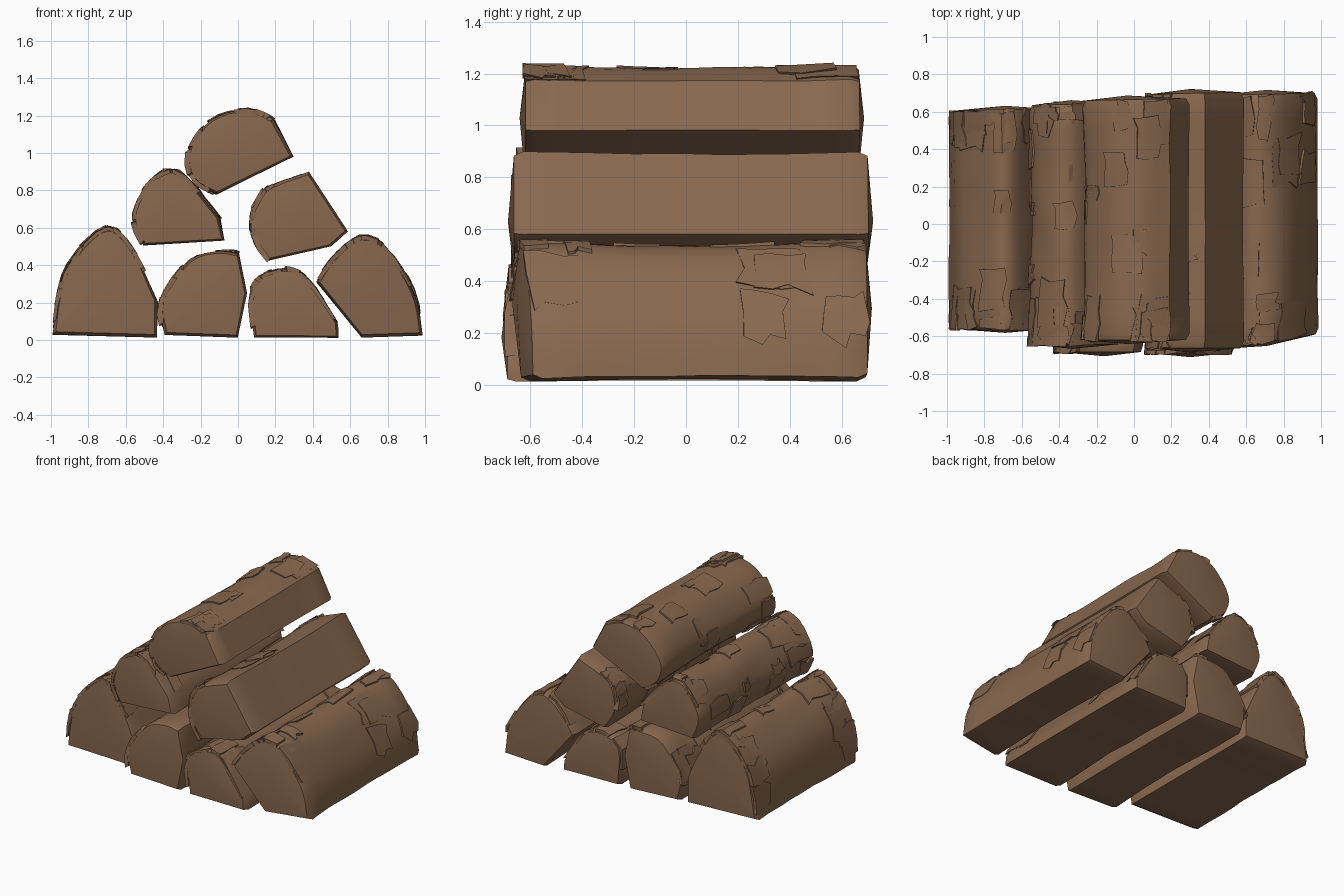
import bpy, bmesh, math, random
from mathutils import Vector, noise

if "Cube" in bpy.data.objects:
    bpy.data.objects.remove(bpy.data.objects["Cube"])

random.seed(7)

brown = bpy.data.materials.new("bark_brown")
brown.diffuse_color = (0.25, 0.14, 0.078, 1)
brown.use_nodes = True
brown.node_tree.nodes["Principled BSDF"].inputs["Base Color"].default_value = brown.diffuse_color

# name: (corners in x,z clockwise, number of leading corners covered by bark,
#        front y, back y, front slant)
LOGS = {
    "bottom_log_far_left": ([(-1, .02), (-.95, .33), (-.81, .53), (-.67, .605), (-.53, .44),
                             (-.42, .2), (-.43, .01)], 6, -.57, .62, 0),
    "bottom_log_mid_left": ([(-.4, .02), (-.42, .2), (-.27, .43), (-.08, .48), (.01, .47),
                             (.05, .25), (0, .01)], 5, -.695, .66, 0),
    "bottom_log_mid_right": ([(.08, .01), (.07, .28), (.2, .375), (.36, .34), (.54, .08),
                              (.54, .01)], 5, -.7, .66, 0),
    "bottom_log_far_right": ([(.41, .31), (.5, .44), (.65, .555), (.81, .48), (.95, .25),
                              (.99, .02), (.66, .01)], 6, -.64, .705, .15),
    "middle_log_left": ([(-.51, .5), (-.565, .67), (-.47, .86), (-.31, .9), (-.09, .65),
                         (-.07, .53)], 5, -.655, .65, 0),
    "middle_log_right": ([(.16, .42), (.07, .58), (.12, .79), (.38, .905), (.59, .58),
                          (.5, .5)], 4, -.675, .71, 0),
    "top_log": ([(-.12, .77), (-.25, .86), (-.28, 1), (-.15, 1.18), (.04, 1.235), (.2, 1.18),
                 (.3, .98)], 6, -.63, .675, 0),
}


def build_log(name, outline, bark, y0, y1, slant):
    pts = [Vector((x, 0, z)) for x, z in outline]
    n = len(pts)
    c = sum(pts, Vector()) / n
    bow = random.uniform(-.01, .01)

    # Point on the outline: rounded on the bark, straight on the split faces
    def section(u):
        i = int(math.floor(u)) % n
        f = u - math.floor(u)
        a, b = pts[i], pts[(i + 1) % n]
        if i >= bark - 1:
            return a.lerp(b, f)
        p = pts[i - 1] if i > 0 else a
        q = pts[i + 2] if i + 2 < bark else b
        return .5 * (2 * a + (b - p) * f + (2 * p - 5 * a + 4 * b - q) * f * f
                     + (3 * a - p - 3 * b + q) * f ** 3)

    # Point on the log surface, v runs from front to back
    def surface(u, v, grow=1.0, lift=0.0):
        s = section(u)
        out = (s - c).normalized()
        k = grow * (.995 - .035 * math.sin(math.pi * v))
        p = c + (s - c) * k
        if u <= bark - 1:
            p += out * (.011 * noise.noise(Vector((u * .9, v * 5, c.x * 9))) - .006)
        p += out * lift
        dx = p.x - c.x
        lo, hi = y0 + slant * dx, y1 + .02 * dx
        p.y = lo + (hi - lo) * v
        p.x += bow * math.sin(math.pi * v)
        p.z = max(p.z, .003)
        return p

    bm = bmesh.new()
    us = []
    for i in range(n):
        us += [i + k / 4 for k in range(4)] if i < bark - 1 else [i]

    # Body with worn rims and slightly domed ends
    steps = [(.008, .94), (.035, 1)] + [(.035 + .93 * j / 12, 1) for j in range(1, 12)] + [(.965, 1), (.992, .94)]
    rings = [[bm.verts.new(surface(u, v, g)) for u in us] for v, g in steps]
    m = len(us)
    for a, b in zip(rings, rings[1:]):
        for i in range(m):
            j = (i + 1) % m
            bm.faces.new((a[i], a[j], b[j], b[i]))
    for ring, y in ((rings[0], y0 - .012), (rings[-1], y1 + .012)):
        tip = bm.verts.new((c.x, y, c.z))
        for i in range(m):
            bm.faces.new((ring[i], ring[(i + 1) % m], tip))
    body = len(bm.faces)

    # Raised ragged bark flakes, more of them near the ends
    nu, nv = 4, 5
    for k in range(22):
        du, dv = random.uniform(.35, 1.1), random.uniform(.05, .2)
        u0 = random.uniform(0, bark - 1 - du)
        r = random.random()
        v0 = .004 if r < .3 else .992 - dv if r < .6 else random.uniform(.05, .75)
        high = random.uniform(.006, .02)
        grid = []
        for i in range(nu + 1):
            row = []
            for j in range(nv + 1):
                edge = i in (0, nu) or j in (0, nv)
                ci, cj = min(max(i, 1.05), nu - 1.05), min(max(j, 1.05), nv - 1.05)
                rag = noise.noise(Vector((round(ci) * 1.7, round(cj) * 1.7, k * 3.1)))
                u = u0 + du * (ci - 1) / (nu - 2) + rag * .2
                v = v0 + dv * (cj - 1) / (nv - 2) + rag * .025
                u, v = min(max(u, 0), bark - 1), min(max(v, 0), 1)
                tilt = .4 + .6 * j / nv if k % 2 else 1 - .6 * j / nv
                row.append(bm.verts.new(surface(u, v, 1, -.015 if edge else high * tilt)))
            grid.append(row)
        for i in range(nu):
            for j in range(nv):
                bm.faces.new((grid[i][j], grid[i + 1][j], grid[i + 1][j + 1], grid[i][j + 1]))

    # Open flakes must face away from the log core
    bmesh.ops.recalc_face_normals(bm, faces=bm.faces)
    faces = list(bm.faces)
    for start in range(body, len(faces), nu * nv):
        patch = faces[start:start + nu * nv]
        score = 0
        for f in patch:
            mid = f.calc_center_median()
            score += f.normal.dot(Vector((mid.x - c.x, 0, mid.z - c.z))) * f.calc_area()
        if score < 0:
            bmesh.ops.reverse_faces(bm, faces=patch)
    mesh = bpy.data.meshes.new(name)
    bm.to_mesh(mesh)
    bm.free()
    mesh.materials.append(brown)
    obj = bpy.data.objects.new(name, mesh)
    bpy.context.collection.objects.link(obj)
    obj.select_set(True)
    bpy.context.view_layer.objects.active = obj


for log_name, spec in LOGS.items():
    build_log(log_name, *spec)
bpy.ops.object.shade_smooth_by_angle(angle=math.radians(35))
